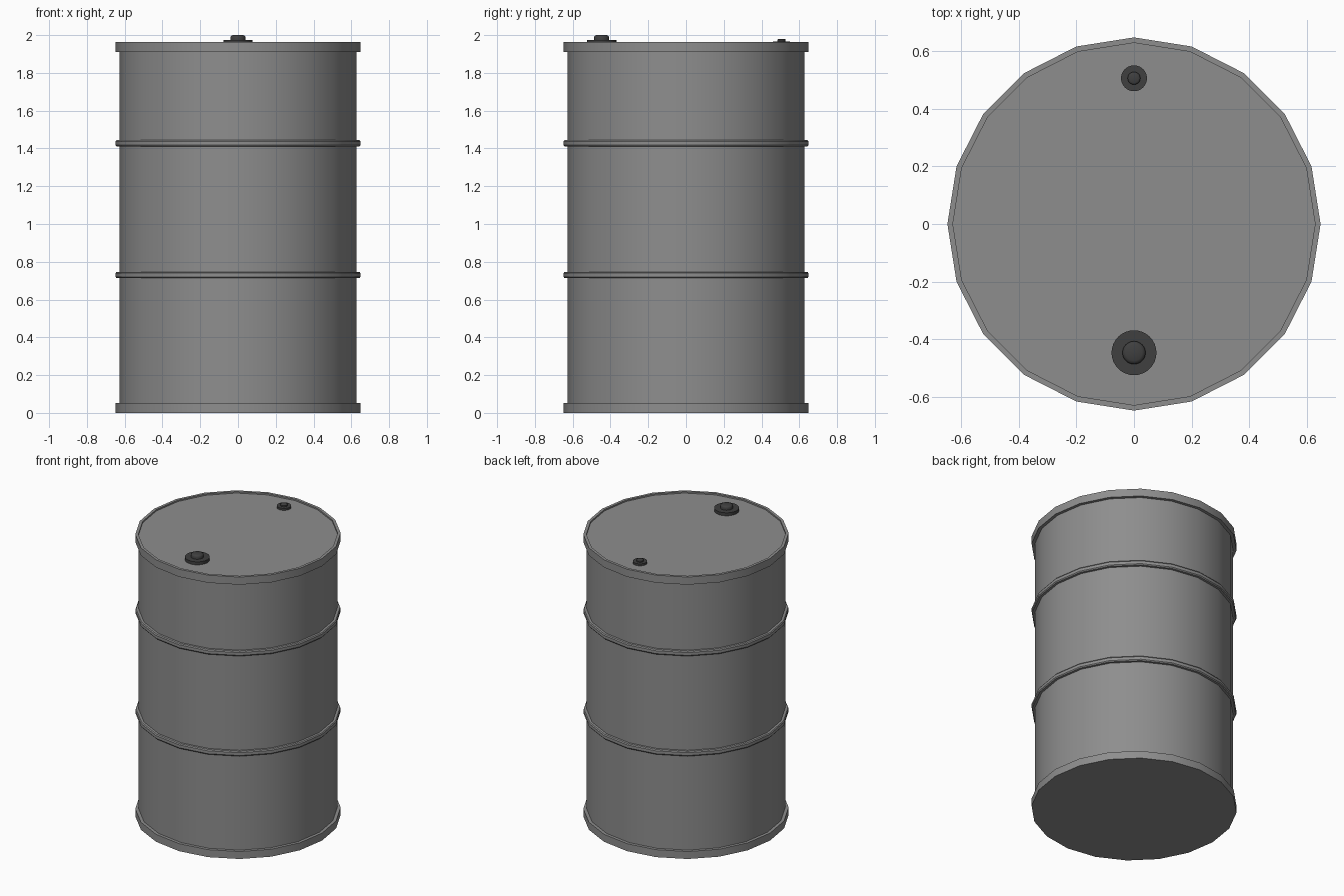
import bpy, math

if "Cube" in bpy.data.objects:
    bpy.data.objects.remove(bpy.data.objects["Cube"])

def lathe(name, profile, sides, color, y=0.0, angle=35):
    """Spin an (r, z) profile around z; r == 0 ends become poles."""
    verts, rows, faces = [], [], []
    for r, z in profile:
        n = sides if r > 0 else 1
        rows.append([len(verts) + i % n for i in range(sides)])
        for i in range(n):
            a = 2 * math.pi * i / sides
            verts.append((r * math.cos(a), r * math.sin(a), z))
    for lo, hi in zip(rows, rows[1:]):
        for i in range(sides):
            j = (i + 1) % sides
            faces.append(tuple(dict.fromkeys((lo[i], lo[j], hi[j], hi[i]))))
    mesh = bpy.data.meshes.new(name)
    mesh.from_pydata(verts, [], faces)
    ob = bpy.data.objects.new(name, mesh)
    ob.location.y = y
    bpy.context.collection.objects.link(ob)
    mat = bpy.data.materials.new(name + "_paint")
    mat.diffuse_color = color
    mat.use_nodes = True
    mat.node_tree.nodes["Principled BSDF"].inputs["Base Color"].default_value = mat.diffuse_color
    mesh.materials.append(mat)
    bpy.ops.object.select_all(action='DESELECT')
    ob.select_set(True)
    bpy.context.view_layer.objects.active = ob
    bpy.ops.object.shade_smooth_by_angle(angle=math.radians(angle))
    return ob

STEEL = (0.27, 0.27, 0.27, 1)
DARK = (0.05, 0.05, 0.05, 1)
R, RO = 0.627, 0.648     # wall radius, rim and hoop radius
TOP, LID = 1.963, 1.953

def hoop(z):
    return [(R, z - 0.017), (RO - 0.005, z - 0.017), (RO, z - 0.01),
            (RO, z + 0.01), (RO - 0.005, z + 0.017), (R, z + 0.017)]

# Drum shell: flat base, rims, two rolling hoops, recessed lid
shell = [(0, 0), (RO, 0), (RO, 0.052), (R, 0.052)]
shell += hoop(0.73) + hoop(1.427)
shell += [(R, 1.91), (RO, 1.91), (RO, TOP), (0.629, TOP), (0.629, LID), (0, LID)]
lathe("drum_shell", shell, 20, STEEL)

# Bung caps: round flange with a bevelled knob
def cap(name, y, r, knob, flange_top, top):
    k = (top - flange_top) * 0.4
    lathe(name, [(0, LID - 0.005), (r, LID - 0.005), (r, flange_top),
                 (knob, flange_top), (knob, top - k),
                 (knob * 0.9, top - k * 0.4), (knob * 0.7, top), (0, top)],
          32, DARK, y)

cap("large_bung", -0.447, 0.078, 0.04, 1.974, 2.0)
cap("small_bung", 0.506, 0.045, 0.022, 1.967, 1.98)
